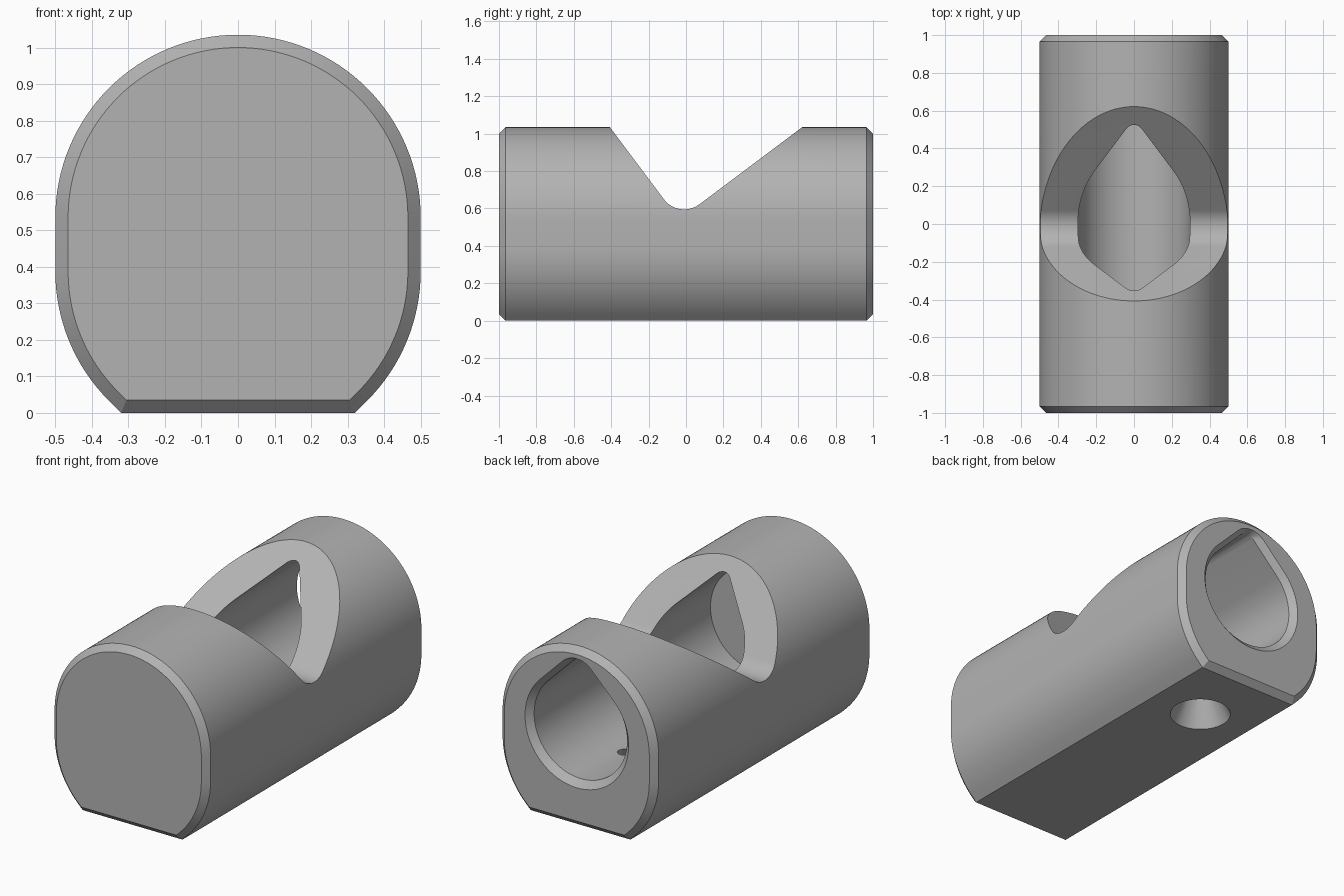
import bpy, bmesh, math
from mathutils import Vector

if "Cube" in bpy.data.objects:
    bpy.data.objects.remove(bpy.data.objects["Cube"])

grey = bpy.data.materials.new("plain grey")
grey.use_nodes = True
grey.diffuse_color = (0.45, 0.45, 0.45, 1)
grey.node_tree.nodes["Principled BSDF"].inputs["Base Color"].default_value = grey.diffuse_color


def arc(cx, cz, r, start, end, steps):
    angles = [math.radians(start + (end - start) * i / steps) for i in range(steps + 1)]
    return [(cx + r * math.cos(a), cz + r * math.sin(a)) for a in angles]


def loft(name, rings):
    """Closed solid through a list of rings, each a list of 3D points."""
    bm = bmesh.new()
    loops = [[bm.verts.new(p) for p in ring] for ring in rings]
    n = len(loops[0])
    for a, b in zip(loops, loops[1:]):
        for i in range(n):
            bm.faces.new((a[i], a[(i + 1) % n], b[(i + 1) % n], b[i]))
    bm.faces.new(loops[0])
    bm.faces.new(loops[-1])
    bmesh.ops.recalc_face_normals(bm, faces=bm.faces)
    mesh = bpy.data.meshes.new(name)
    bm.to_mesh(mesh)
    bm.free()
    mesh.materials.append(grey)
    obj = bpy.data.objects.new(name, mesh)
    bpy.context.collection.objects.link(obj)
    return obj


def along_y(y, points):
    return [(x, y, z) for x, z in points]


# Barrel: stadium-like section with 45 degree flanks and a flat foot
def barrel_section(inset):
    r = 0.5 - inset
    foot = 0.32 + inset - inset * math.sqrt(2)
    return ([(foot, inset)] + arc(0, 0.387, r, -45, 0, 16) + arc(0, 0.535, r, 0, 180, 64)
            + arc(0, 0.387, r, 180, 225, 16) + [(-foot, inset)])


CHAMFER = 0.035
body = loft("whistle_body", [along_y(y, barrel_section(inset)) for y, inset in
            ((-1, CHAMFER), (CHAMFER - 1, 0), (1 - CHAMFER, 0), (1, CHAMFER))])


# Bore: teardrop section with a rounded tip, flared at the open back end
def teardrop(r, cz, tip):
    apex = cz + (r - tip) * math.sqrt(2)
    return arc(0, apex, tip, 45, 135, 12) + arc(0, cz, r, 135, 405, 72)


bore_section, mouth_section = teardrop(0.298, 0.566, 0.06), teardrop(0.332, 0.56, 0.13)
bore = loft("bore_cutter", [along_y(-0.65, bore_section), along_y(1 - CHAMFER, bore_section),
                            along_y(1, mouth_section), along_y(1.1, mouth_section)])

# Sound window: right-angled notch with a rounded root
root = arc(-0.01, 0.73, 0.135, math.degrees(math.atan2(-3, -4)),
           math.degrees(math.atan2(-4, 3)), 24)
left, right = Vector(root[0]), Vector(root[-1])
notch = [tuple(left + Vector((-0.6, 0.8)))] + root + [tuple(right + Vector((0.8, 0.6)))]
window = loft("window_cutter", [[(x, y, z) for y, z in notch] for x in (-0.7, 0.7)])

# Cord hole: tapered hole through the foot into the bore
cord = loft("cord_hole_cutter", [[(x, y, z) for x, y in arc(0, 0.565, r, 0, 352.5, 47)]
                                 for z, r in ((-0.05, 0.189), (0.3, 0.021))])

for cutter in (bore, window, cord):
    cutter.hide_render = True
    cut = body.modifiers.new(cutter.name, 'BOOLEAN')
    cut.operation, cut.solver, cut.object = 'DIFFERENCE', 'EXACT', cutter

# Bake the cuts, drop the cutters, and shade the curved walls smooth
bpy.context.view_layer.update()
cut_mesh = bpy.data.meshes.new_from_object(body.evaluated_get(bpy.context.evaluated_depsgraph_get()))
body.modifiers.clear()
body.data = cut_mesh
for cutter in (bore, window, cord):
    bpy.data.objects.remove(cutter)
bpy.ops.object.select_all(action='DESELECT')
body.select_set(True)
bpy.context.view_layer.objects.active = body
bpy.ops.object.shade_smooth_by_angle(angle=math.radians(25))
